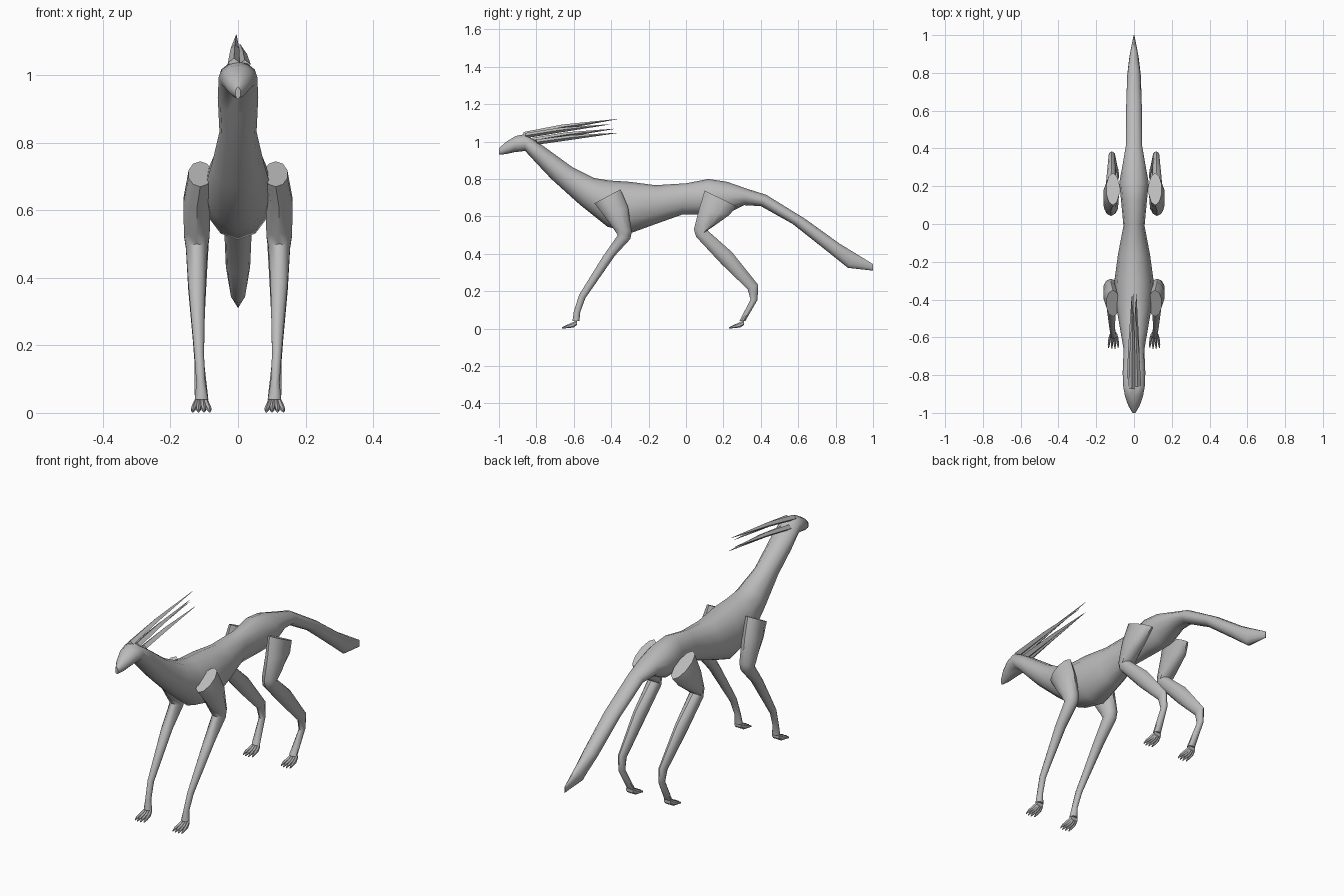
import bpy, bmesh, math
from mathutils import Vector

grey = bpy.data.materials.new("plain_grey")
grey.diffuse_color = (0.5, 0.5, 0.5, 1)


def loft(name, rings, sides, smooth=True):
    """Skin elliptical rings. Ring: upper y,z, lower y,z, centre x, half width."""
    bm = bmesh.new()
    loops = []
    for uy, uz, ly, lz, cx, w in rings:
        a, b = Vector((cx, uy, uz)), Vector((cx, ly, lz))
        c, v = (a + b) / 2, (a - b) / 2
        loop = []
        for i in range(sides):
            t = 2 * math.pi * i / sides
            loop.append(bm.verts.new(c + v * math.cos(t) + Vector((w * math.sin(t), 0, 0))))
        loops.append(loop)
    for p, q in zip(loops, loops[1:]):
        for i in range(sides):
            j = (i + 1) % sides
            bm.faces.new((p[i], p[j], q[j], q[i]))
    bm.faces.new(loops[0])
    bm.faces.new(loops[-1])
    bmesh.ops.recalc_face_normals(bm, faces=bm.faces)
    mesh = bpy.data.meshes.new(name)
    bm.to_mesh(mesh)
    bm.free()
    mesh.materials.append(grey)
    ob = bpy.data.objects.new(name, mesh)
    bpy.context.collection.objects.link(ob)
    if smooth:
        bpy.ops.object.select_all(action='DESELECT')
        ob.select_set(True)
        bpy.context.view_layer.objects.active = ob
        bpy.ops.object.shade_smooth_by_angle(angle=math.radians(40))
    return ob


# Head, neck, trunk and tail in one skin: top y,z, bottom y,z, half width
body = [
    (-1.0, .965, -1.0, .93, .008),
    (-.96, 1.0, -.965, .933, .03),
    (-.91, 1.03, -.92, .943, .047),
    (-.86, 1.04, -.86, .95, .057),
    (-.775, .985, -.80, .885, .06),
    (-.61, .865, -.72, .80, .055),
    (-.49, .805, -.57, .665, .078),
    (-.41, .792, -.42, .545, .098),
    (-.30, .785, -.29, .513, .103),
    (-.165, .767, -.16, .56, .085),
    (0, .777, -.02, .61, .056),
    (.12, .80, .12, .61, .068),
    (.22, .785, .22, .615, .078),
    (.32, .75, .31, .66, .06),
    (.43, .715, .40, .655, .043),
    (.64, .585, .57, .56, .042),
    (.82, .455, .76, .41, .036),
    (.91, .40, .866, .325, .024),
    (1.0, .345, 1.0, .31, .002),
]
loft("body", [(a, b, c, d, 0, w) for a, b, c, d, w in body], 12)

# Leg rings: front y,z, back y,z, centre x, half width
front_leg = [
    (-.49, .67, -.35, .745, .112, .036),
    (-.44, .605, -.31, .65, .122, .042),
    (-.385, .53, -.29, .52, .122, .040),
    (-.365, .50, -.297, .48, .122, .034),
    (-.445, .385, -.38, .39, .122, .027),
    (-.572, .18, -.538, .163, .115, .015),
    (-.60, .09, -.565, .09, .11, .014),
    (-.607, .04, -.57, .04, .108, .021),
]
hind_leg = [
    (.10, .738, .27, .655, .112, .036),
    (.07, .64, .235, .61, .122, .042),
    (.042, .53, .18, .57, .122, .040),
    (.055, .49, .115, .525, .121, .036),
    (.19, .345, .245, .41, .121, .028),
    (.33, .21, .385, .235, .118, .017),
    (.345, .155, .383, .155, .115, .015),
    (.285, .04, .318, .042, .108, .021),
]
for side, s in (("right", 1), ("left", -1)):
    for name, rings in (("front_leg", front_leg), ("hind_leg", hind_leg)):
        loft(f"{side}_{name}", [(*r[:4], s * r[4], r[5]) for r in rings], 10)
        # Four splayed toes per foot
        y0 = rings[-1][0]
        for k in range(4):
            f = k - 1.5
            reach = .058 - .006 * abs(f)
            x = lambda spread: s * (.109 + f * spread)
            loft(f"{side}_{name}_toe_{k + 1}", [
                (y0 + .025, .045, y0 + .025, .02, x(.009), .007),
                (y0 - .005, .031, y0 + .005, .006, x(.013), .008),
                (y0 - reach * .6, .019, y0 - reach * .6, .003, x(.016), .007),
                (y0 - reach, .008, y0 - reach, 0, x(.017), .002)], 6)

# Swept-back crest blades: base x, base y, base z, tip x, tip y, tip z
blades = [
    (-.012, -.87, 1.035, -.005, -.37, 1.12),
    (.020, -.86, 1.030, .006, -.41, 1.092),
    (-.020, -.82, 1.005, -.012, -.385, 1.068),
    (.015, -.80, .995, .012, -.37, 1.046),
]
for k, (bx, by, bz, tx, ty, tz) in enumerate(blades):
    my, mz, mx = by + (ty - by) * .42, bz + (tz - bz) * .5, bx + (tx - bx) * .42
    loft(f"crest_blade_{k + 1}", [
        (by, bz + .016, by, bz - .012, bx, .018),
        (my, mz + .014, my, mz - .012, mx, .013),
        (ty, tz + .001, ty, tz - .001, tx, .001)], 4, smooth=False)
